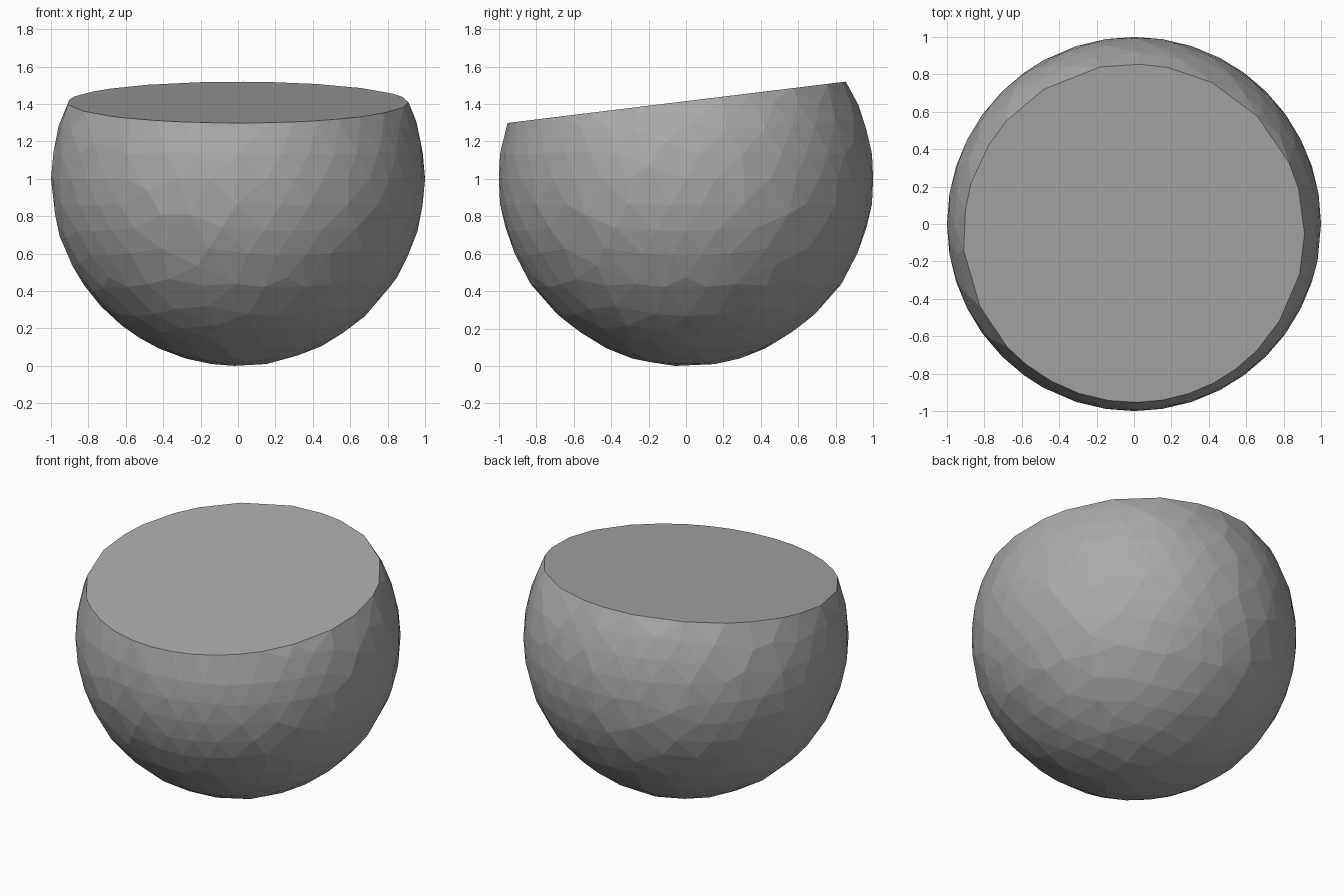
import bpy, bmesh
from mathutils import Vector

cube = bpy.data.objects.get("Cube")
if cube:
    bpy.data.objects.remove(cube, do_unlink=True)

# Single plain grey
grey = bpy.data.materials.new("plain_grey")
grey.use_nodes = True
colour = (0.4, 0.4, 0.4, 1)
grey.diffuse_color = colour
grey.node_tree.nodes["Principled BSDF"].inputs["Base Color"].default_value = colour

# Faceted ball
bm = bmesh.new()
bmesh.ops.create_icosphere(bm, subdivisions=4, radius=1.0)
bmesh.ops.translate(bm, verts=bm.verts, vec=(0, 0, 1))

# Slanted flat top, rising toward the back
cut = bmesh.ops.bisect_plane(
    bm, geom=bm.verts[:] + bm.edges[:] + bm.faces[:],
    plane_co=Vector((0, 0, 1.415)), plane_no=Vector((0, -0.122, 1)).normalized(),
    clear_outer=True)
rim = [e for e in cut["geom_cut"] if isinstance(e, bmesh.types.BMEdge)]
bmesh.ops.contextual_create(bm, geom=rim)
bmesh.ops.remove_doubles(bm, verts=bm.verts, dist=0.02)
bmesh.ops.recalc_face_normals(bm, faces=bm.faces)

mesh = bpy.data.meshes.new("cut_ball")
bm.to_mesh(mesh)
bm.free()
mesh.materials.append(grey)
ball = bpy.data.objects.new("cut_ball", mesh)
bpy.context.collection.objects.link(ball)

# Coarser, irregular facets
thin = ball.modifiers.new("coarse_facets", "DECIMATE")
thin.ratio = 0.65
